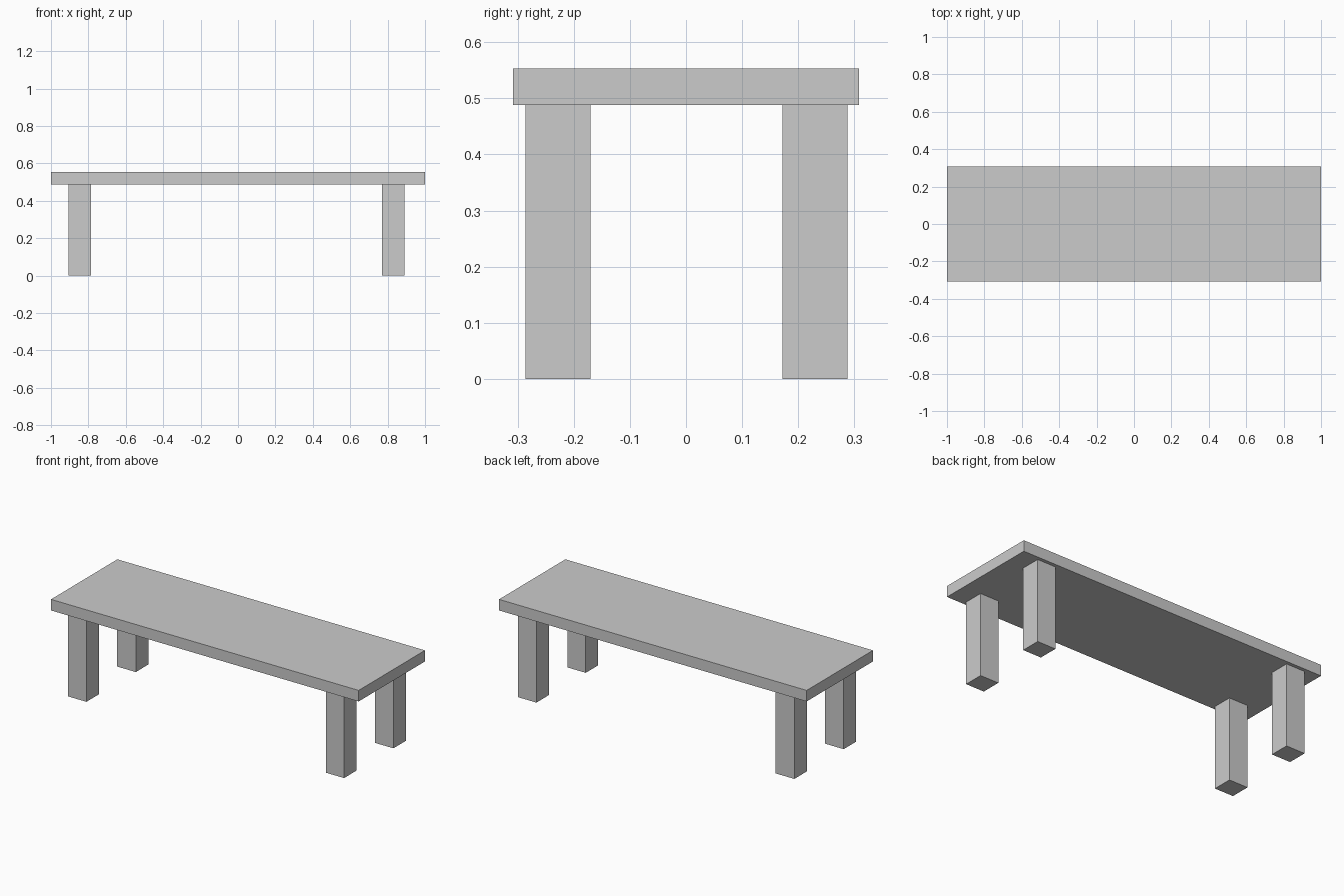
import bpy

if "Cube" in bpy.data.objects:
    bpy.data.objects.remove(bpy.data.objects["Cube"])


def box(name, x, y, z):
    """Box spanning the given (min, max) ranges."""
    spans = (x, y, z)
    bpy.ops.mesh.primitive_cube_add(size=1, location=[(a + b) / 2 for a, b in spans])
    obj = bpy.context.object
    obj.name = name
    obj.scale = [b - a for a, b in spans]
    bpy.ops.object.transform_apply(location=False, rotation=False, scale=True)
    return obj


SEAT_BOTTOM, SEAT_TOP = 0.488, 0.553

# Bench seat slab
box("seat", (-1.0, 1.0), (-0.308, 0.308), (SEAT_BOTTOM, SEAT_TOP))

# Four square legs, set slightly off centre lengthwise
for side, x in (("left", (-0.906, -0.785)), ("right", (0.771, 0.89))):
    for end, y in (("front", (-0.286, -0.170)), ("back", (0.172, 0.288))):
        box(f"{end}_{side}_leg", x, y, (0.0, SEAT_BOTTOM))
